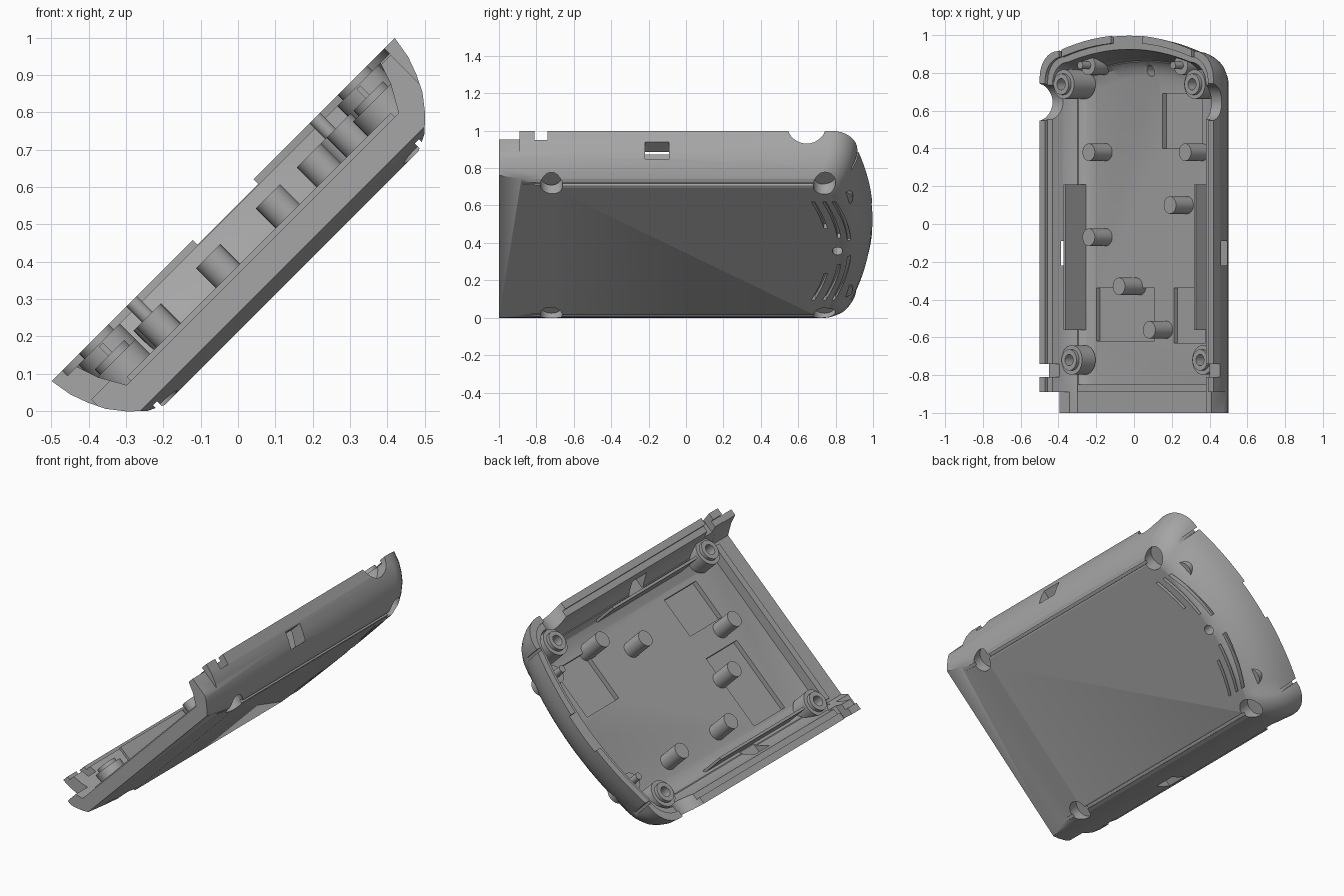
import bpy, bmesh, math
from mathutils import Matrix

if "Cube" in bpy.data.objects:
    bpy.data.objects.remove(bpy.data.objects["Cube"])

grey = bpy.data.materials.new("plain_grey")
grey.diffuse_color = (0.38, 0.38, 0.38, 1)
grey.use_nodes = True
grey.node_tree.nodes["Principled BSDF"].inputs["Base Color"].default_value = grey.diffuse_color
HW = 0.65      # half width at the rim
TOP = 0.26     # rim height
parts = []


def make(name, bm):
    bmesh.ops.recalc_face_normals(bm, faces=bm.faces[:])
    me = bpy.data.meshes.new(name)
    bm.to_mesh(me)
    bm.free()
    me.materials.append(grey)
    ob = bpy.data.objects.new(name, me)
    bpy.context.scene.collection.objects.link(ob)
    return ob


def outline(hw, yf):
    """Plan outline: straight front, rounded corners, bowed back."""
    inset = HW - hw
    r = 0.14 - 0.3 * inset
    bow = lambda u: 1 - inset - u * u / 3.1
    c = hw - r
    half = [(hw, yf)]
    for i in range(9):
        a = math.pi / 2 * i / 8
        half.append((c + r * math.cos(a), bow(c) - r + r * math.sin(a)))
    half += [(c * (1 - i / 8), bow(c * (1 - i / 8))) for i in range(1, 9)]
    return half + [(-u, y) for u, y in reversed(half[:-1])]


def dish(name, layers, yf):
    bm = bmesh.new()
    rings = [[bm.verts.new((u, y, w)) for u, y in outline(hw, yf)] for hw, w in layers]
    n = len(rings[0])
    for a, b in zip(rings, rings[1:]):
        for i in range(n):
            j = (i + 1) % n
            bm.faces.new((a[i], a[j], b[j], b[i]))
    bm.faces.new(rings[0])
    bm.faces.new(rings[-1])
    return make(name, bm)


def box(name, u0, u1, y0, y1, w0, w1):
    bm = bmesh.new()
    m = Matrix.Translation(((u0 + u1) / 2, (y0 + y1) / 2, (w0 + w1) / 2))
    bmesh.ops.create_cube(bm, size=1, matrix=m @ Matrix.Diagonal((abs(u1 - u0), y1 - y0, w1 - w0, 1)))
    return make(name, bm)


def cyl(name, u, y, w0, w1, r, along_u=False):
    bm = bmesh.new()
    m = Matrix.Translation((u, y, (w0 + w1) / 2))
    if along_u:
        m = m @ Matrix.Rotation(math.pi / 2, 4, 'Y')
    bmesh.ops.create_cone(bm, cap_ends=True, segments=32, radius1=r, radius2=r,
                          depth=0.5 if along_u else w1 - w0, matrix=m)
    return make(name, bm)


def prism_u(name, pts, u0, u1):
    """Side profile in (y, w) extruded across the width."""
    bm = bmesh.new()
    a, b = ([bm.verts.new((u, y, w)) for y, w in pts] for u in (u0, u1))
    n = len(pts)
    for i in range(n):
        j = (i + 1) % n
        bm.faces.new((a[i], a[j], b[j], b[i]))
    bm.faces.new(a)
    bm.faces.new(b)
    return make(name, bm)


def vent(u0, u1, y_mid, s):
    """Curved slot in the underside."""
    bm = bmesh.new()
    rows = []
    for i in range(9):
        u = u0 + (u1 - u0) * i / 8
        y = y_mid - u * u / 1.6
        rows.append([bm.verts.new((s * u, y + dy, w)) for dy, w in
                     ((-.009, -.05), (.009, -.05), (.009, .035), (-.009, .035))])
    for a, b in zip(rows, rows[1:]):
        for i in range(4):
            j = (i + 1) % 4
            bm.faces.new((a[i], a[j], b[j], b[i]))
    bm.faces.new(rows[0])
    bm.faces.new(rows[-1])
    return make("vent_cutter", bm)


def cut(ob, cutter):
    mod = ob.modifiers.new("cut", 'BOOLEAN')
    mod.operation, mod.solver, mod.object = 'DIFFERENCE', 'EXACT', cutter
    dg = bpy.context.evaluated_depsgraph_get()
    me = bpy.data.meshes.new_from_object(ob.evaluated_get(dg))
    ob.modifiers.clear()
    ob.data = me
    bpy.data.objects.remove(cutter)


# Outer shell and its hollow, with a raised front sill and stepped rim
shell = dish("shell", [(.48, 0), (.525, .022), (.565, .06), (.60, .105),
                       (.622, .15), (.64, .20), (HW, TOP)], -1)
parts.append(shell)
hollow = [(.43, .07), (.485, .085), (.525, .125), (.555, .18), (.575, .24), (.578, .3)]
cut(shell, dish("hollow", hollow, -.85))
cut(shell, dish("front_opening", [(.515, .11), (.555, .18), (.575, .24), (.578, .3)], -1.1))
cut(shell, dish("rim_step", [(.61, .24), (.61, .3)], -.89))

# Underside rising to the front, and narrower front end
cut(shell, prism_u("front_slope", [(-.68, 0), (-.68, -.1), (-1.1, -.1), (-1.1, .046)], -1, 1))
cut(shell, box("left_front", -1, -.3, -1.1, -.89, .15, .4))
cut(shell, box("right_front", .3, 1, -1.1, -.89, .235, .4))
cut(shell, box("end_notch", -.115, .115, .8, 1.1, TOP - .018, .4))
for s in (-1, 1):
    cut(shell, box("front_side", s * .61, s * .9, -1.1, -.89, -.1, .4))
    # Long seam under each side, continuing up the back wall
    cut(shell, box("seam", s * .488, s * .504, -.92, .8, -.05, .022))
    cut(shell, box("back_seam", s * .488, s * .504, .885, 1.1, .05, .4))
    # Openings in the side walls
    cut(shell, box("port", s * .5, s * .8, -.22, -.09, .10, .19))
    cut(shell, box("rim_slot", s * .5, s * .8, -.81, -.74, .2, .4))
    cut(shell, cyl("finger_notch", s * .7, .645, .27, .29, .1, True))
    for y in (-.72, .74):
        cut(shell, cyl("screw_recess", s * .49, y, -.1, .09, .06))
    for u0, mid in ((.17, .765), (.10, .825), (.06, .875)):
        cut(shell, vent(u0, .37, mid, s))
cut(shell, cyl("round_hole", 0, .81, -.1, .2, .028))

# Shallow floor pockets
for u0, u1, y0, y1 in ((.08, .38, .40, .69), (-.416, .02, -.62, -.34), (.165, .40, -.63, -.34)):
    cut(shell, box("pocket", u0, u1, y0, y1, .042, .1))

# Support posts
for u, y in ((-.343, .38), (.378, .38), (.265, .10), (-.343, -.07), (-.117, -.33), (.11, -.56)):
    parts.append(cyl("support_post", u, y, .035, .20, .046))

for s in (-1, 1):
    # Screw bosses with a collar and a bore
    for y, h in ((-.72, .20), (.74, .26)):
        boss = cyl("screw_boss", s * .49, y, .08, h - .02, .078)
        collar = cyl("boss_collar", s * .49, y, h - .03, h, .056)
        cut(boss, cyl("bore", s * .49, y, .11, .4, .03))
        cut(collar, cyl("bore", s * .49, y, .11, .4, .03))
        parts += [boss, collar]
    # Locating pins near the back
    parts.append(cyl("pin_base", s * .347, .84, .05, .20, .052))
    parts.append(cyl("locating_pin", s * .347, .84, .19, .26, .02))
    # Inner ribs along the sides
    parts.append(prism_u("side_rib", [(-.56, .06), (.21, .06), (.21, .235), (-.56, .235)],
                         s * .48, s * .495))

# Low curved sill lip inside the front edge
parts.append(box("front_lip", -.5, .5, -.89, -.85, .06, .125))

# Tilt everything onto its long side
tilt = Matrix.Translation((.144, 0, .356)) @ Matrix.Rotation(-math.pi / 4, 4, 'Y')
bpy.ops.object.select_all(action='DESELECT')
for ob in parts:
    ob.data.transform(tilt)
    ob.select_set(True)
bpy.context.view_layer.objects.active = shell
bpy.ops.object.shade_smooth_by_angle(angle=math.radians(30))
